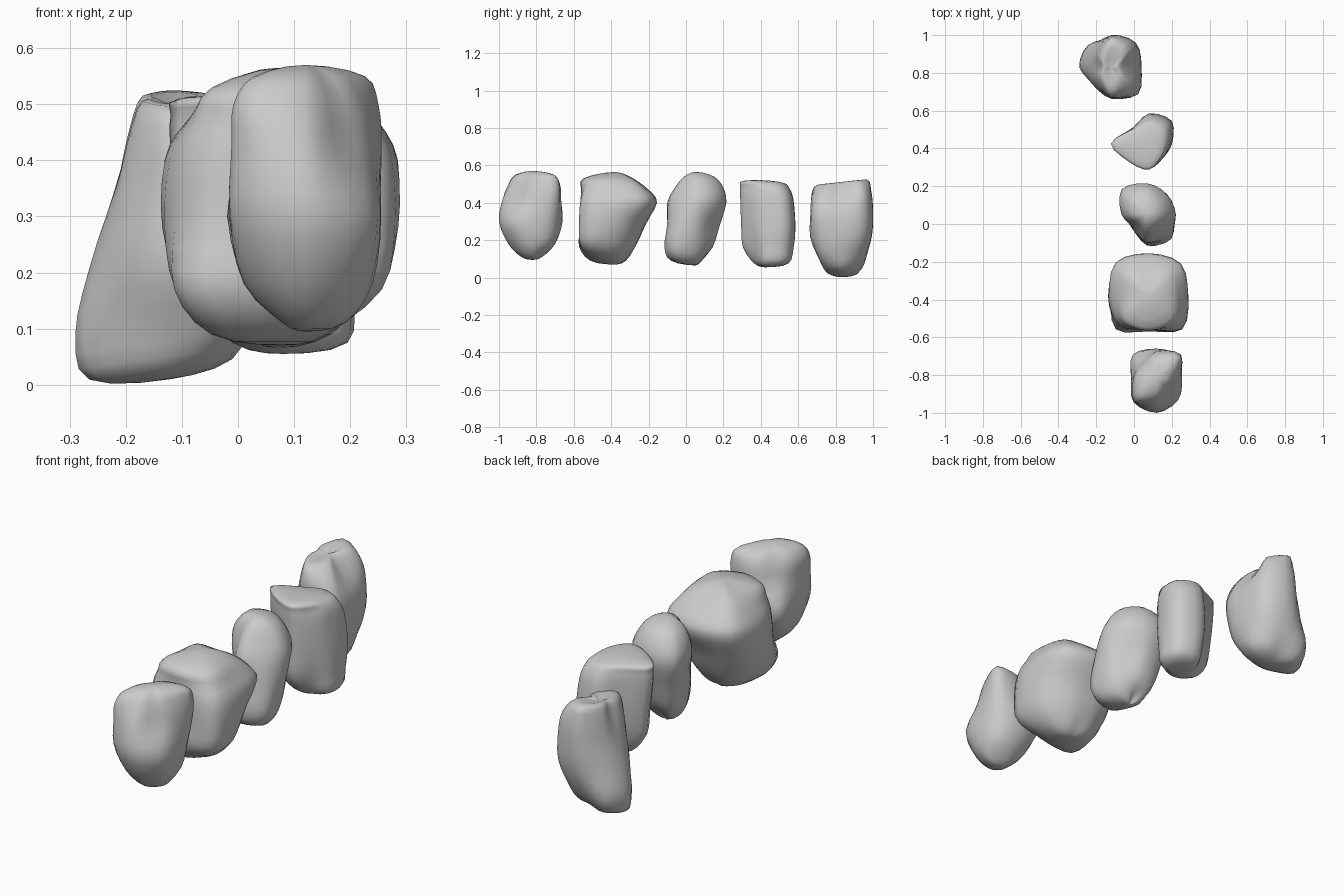
import bpy, bmesh, math

if "Cube" in bpy.data.objects:
    bpy.data.objects.remove(bpy.data.objects["Cube"])

SIDES, STEPS = 8, 3


def spline(a, b, c, d, t):
    return b + 0.5 * t * (c - a + t * (2*a - 5*b + 4*c - d + t * (3*(b - c) + d - a)))


def blend(rows, i, t):
    return [spline(*v, t) for v in zip(*rows[i - 1:i + 3])]


def rock(name, centre, bottom, top, rings, low_tilt=(0, 0), high_tilt=(0, 0)):
    """Rings are in hundredths: height, then radii E NE N NW W SW S SE."""
    rows = [[v / 100 for v in r] for r in rings]
    # closed poles, with mirrored end rows so that the ends are rounded
    low, high = [bottom] + [0] * SIDES, [top] + [0] * SIDES
    first = [rows[0][0]] + [-v for v in rows[0][1:]]
    last = [rows[-1][0]] + [-v for v in rows[-1][1:]]
    rows = [first, low] + rows + [high, last]
    fine = [blend(rows, i, s / STEPS)
            for i in range(1, len(rows) - 2) for s in range(STEPS)] + [high]

    bm = bmesh.new()
    loops = []
    n = SIDES * STEPS
    for z, *rad in fine:
        pts = [(r * math.cos(k * math.tau / SIDES), r * math.sin(k * math.tau / SIDES))
               for k, r in enumerate(rad)]
        h = min(1, max(0, (z - bottom) / (top - bottom)))
        loop = []
        for k in range(n):
            i, t = k // STEPS, (k % STEPS) / STEPS
            near = [pts[(i + j) % SIDES] for j in (-1, 0, 1, 2)]
            x, y = (spline(*c, t) for c in zip(*near))
            tx, ty = (a * (1 - h) + b * h for a, b in zip(low_tilt, high_tilt))
            loop.append(bm.verts.new((centre[0] + x, centre[1] + y, z + tx * x + ty * y)))
        loops.append(loop)
    for lo, hi in zip(loops, loops[1:]):
        for k in range(n):
            m = (k + 1) % n
            bm.faces.new((lo[k], lo[m], hi[m], hi[k]))
    bmesh.ops.remove_doubles(bm, verts=bm.verts, dist=0.0005)
    bmesh.ops.recalc_face_normals(bm, faces=bm.faces)
    for f in bm.faces:
        f.smooth = True
    mesh = bpy.data.meshes.new(name)
    bm.to_mesh(mesh)
    bm.free()
    bpy.context.collection.objects.link(bpy.data.objects.new(name, mesh))


# front rock: narrow foot, diagonal ridge on top
rock("ridged_rock", (0.12, -0.82), 0.095, 0.57, [
    (11, 7, 5, 5, 5, 4, 5, 6, 6),
    (18, 12, 13, 12, 12, 11, 12, 13, 12),
    (30, 13.5, 16, 16, 18, 13.5, 17, 18, 16),
    (42, 12, 18, 15, 12.5, 12.5, 17, 16, 10.5),
    (50, 10, 18, 14, 10, 12, 16.5, 12, 8),
    (55, 7, 15, 10, 6.5, 8, 12, 8, 5)])

# broad rock overhanging to the back
rock("broad_rock", (0.08, -0.38), 0.07, 0.565, [
    (9, 8, 6, 5, 8, 11, 17, 12, 9),
    (17, 16, 12, 11, 14, 18, 25, 18.5, 23),
    (28, 20, 17, 16, 20, 21.5, 23, 18, 25),
    (40, 20.5, 24, 22.5, 25, 21, 22, 18, 24),
    (47, 17, 20, 18, 21, 17, 20, 18, 20.5),
    (53, 12, 12, 9, 13, 11, 17, 17, 16)])

# middle rock, leaning back
rock("leaning_rock", (0.07, 0.05), 0.065, 0.565, [
    (9, 8, 4, 2, 5, 6, 7, 13, 13),
    (16, 12, 9, 9, 11, 9, 10, 16.5, 18),
    (28, 14.5, 11, 13, 15, 10.5, 11, 15, 17),
    (40, 15, 15, 16.5, 19, 13.5, 10, 15, 14),
    (48, 12, 13, 15, 17, 12.5, 8, 11, 10),
    (54, 7, 8, 10, 11, 8, 5, 6, 6)])

# wedge rock: triangular plan and flat top
rock("wedge_rock", (0.08, 0.425), 0.055, 0.52, [
    (7.5, 11, 14, 12, 7, 9, 7, 6, 6),
    (16, 12, 16, 15, 10, 16, 13, 12, 9),
    (28, 12, 17, 16, 12, 18, 13.5, 13, 10.5),
    (42, 11, 15.5, 15, 12, 20, 13.7, 13.5, 10.5),
    (48, 10, 13, 13, 11.5, 20, 13.7, 13.5, 9.5),
    (51, 7, 9, 10, 10, 18.5, 13, 12.5, 8.5)],
    high_tilt=(0, -0.05))

# back rock: wide foot and two humps on top
rock("twin_hump_rock", (-0.12, 0.83), 0.01, 0.5, [
    (3, 11, 9, 7, 12, 14.5, 9, 8, 9),
    (11, 14.5, 14, 13, 17, 17, 12, 12, 16),
    (22, 16, 18, 16.5, 15, 14.5, 13.5, 16.5, 19),
    (35, 15, 18, 17, 12, 10, 12, 16, 20),
    (45, 9, 16, 16, 10, 6.5, 10, 16, 16),
    (51, 3.5, 10, 13.5, 7, 4, 7, 13, 8)],
    low_tilt=(0.15, 0), high_tilt=(0, 0.11))
